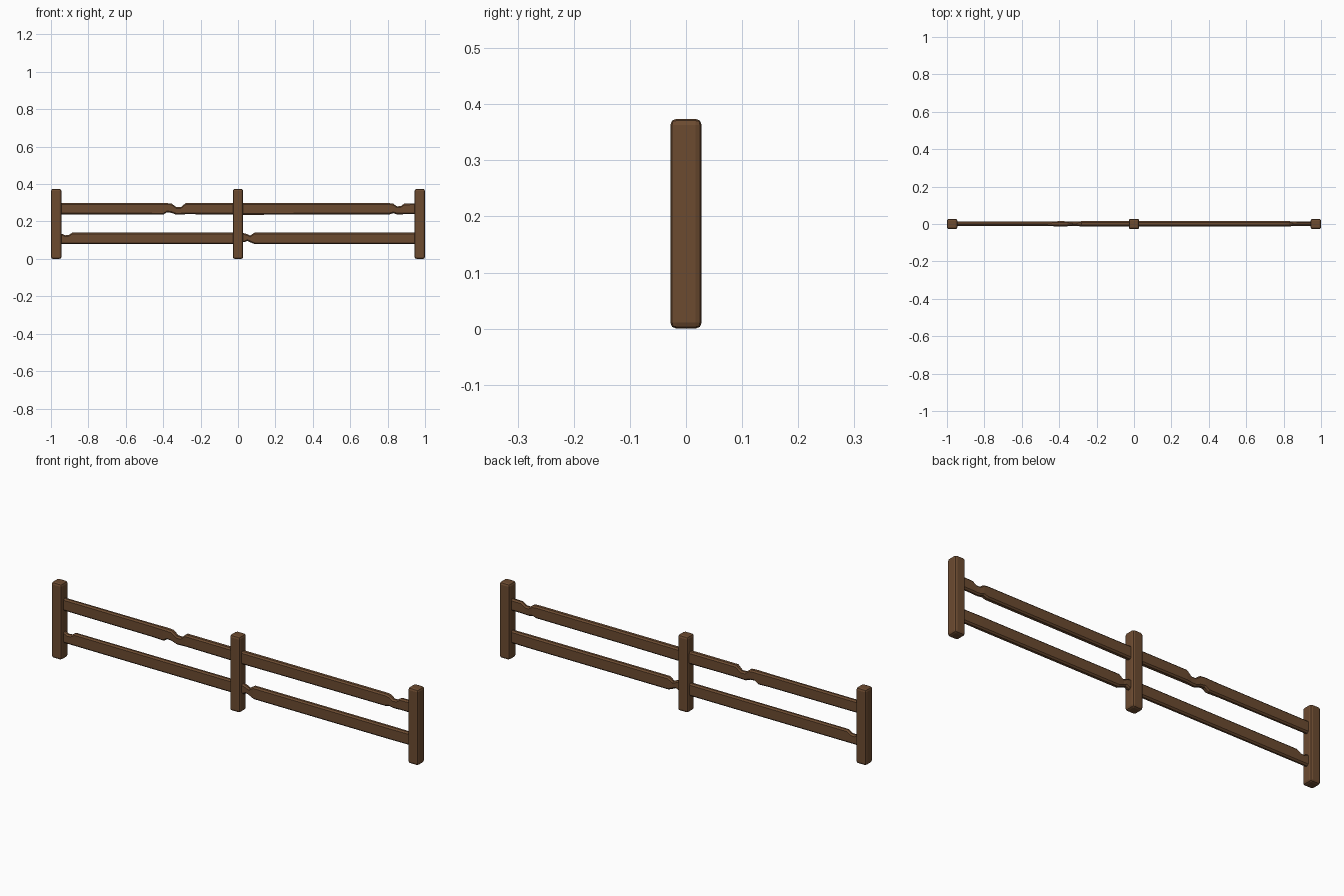
import bpy, bmesh

wood = bpy.data.materials.new("brown_wood")
wood.diffuse_color = (0.15, 0.07, 0.03, 1)


def finish(bm, name):
    bmesh.ops.recalc_face_normals(bm, faces=bm.faces)
    mesh = bpy.data.meshes.new(name)
    bm.to_mesh(mesh)
    bm.free()
    mesh.materials.append(wood)
    obj = bpy.data.objects.new(name, mesh)
    bpy.context.collection.objects.link(obj)
    return obj


def post(name, x):
    """Square post with softened edges."""
    bm = bmesh.new()
    bmesh.ops.create_cube(bm, size=1)
    for v in bm.verts:
        v.co = (x + v.co.x * 0.056, v.co.y * 0.056, 0.187 + v.co.z * 0.374)
    obj = finish(bm, name)
    bev = obj.modifiers.new("soft_edges", 'BEVEL')
    bev.width = 0.011
    bev.segments = 2


def rail(name, stations):
    """Loft a chamfered section through (x, bottom z, top z, half depth)."""
    bm = bmesh.new()
    rings = []
    for x, lo, hi, d in stations:
        c = min(0.007, (hi - lo) * 0.25)
        section = [(-d + c, lo), (d - c, lo), (d, lo + c), (d, hi - c),
                   (d - c, hi), (-d + c, hi), (-d, hi - c), (-d, lo + c)]
        rings.append([bm.verts.new((x, y + 0.001, z)) for y, z in section])
    for a, b in zip(rings, rings[1:]):
        for i in range(8):
            j = (i + 1) % 8
            bm.faces.new((a[i], a[j], b[j], b[i]))
    bm.faces.new(rings[0])
    bm.faces.new(rings[-1])
    finish(bm, name)


# Three upright posts
for name, x in (("left_post", -0.972), ("middle_post", 0), ("right_post", 0.972)):
    post(name, x)

# Worn upper rails
rail("upper_left_rail", [
    (-0.96, 0.238, 0.298, 0.011), (-0.46, 0.237, 0.298, 0.012),
    (-0.40, 0.236, 0.298, 0.014), (-0.38, 0.249, 0.298, 0.014),
    (-0.355, 0.246, 0.296, 0.013), (-0.33, 0.236, 0.277, 0.012),
    (-0.305, 0.237, 0.277, 0.012), (-0.28, 0.239, 0.298, 0.014),
    (0.01, 0.237, 0.298, 0.014)])
rail("upper_right_rail", [
    (-0.01, 0.235, 0.298, 0.014), (0.30, 0.237, 0.298, 0.014),
    (0.81, 0.238, 0.298, 0.014), (0.83, 0.244, 0.295, 0.014),
    (0.85, 0.238, 0.281, 0.012), (0.87, 0.238, 0.282, 0.011),
    (0.89, 0.239, 0.296, 0.011), (0.96, 0.239, 0.297, 0.011)])

# Worn lower rails
rail("lower_left_rail", [
    (-0.96, 0.079, 0.135, 0.011), (-0.94, 0.079, 0.134, 0.011),
    (-0.925, 0.079, 0.126, 0.011), (-0.905, 0.079, 0.128, 0.011),
    (-0.885, 0.079, 0.141, 0.011), (0.01, 0.079, 0.141, 0.012)])
rail("lower_right_rail", [
    (-0.01, 0.09, 0.138, 0.012), (0.035, 0.089, 0.137, 0.012),
    (0.05, 0.096, 0.132, 0.012), (0.065, 0.089, 0.125, 0.011),
    (0.09, 0.079, 0.141, 0.013), (0.84, 0.079, 0.141, 0.013),
    (0.96, 0.079, 0.141, 0.011)])
